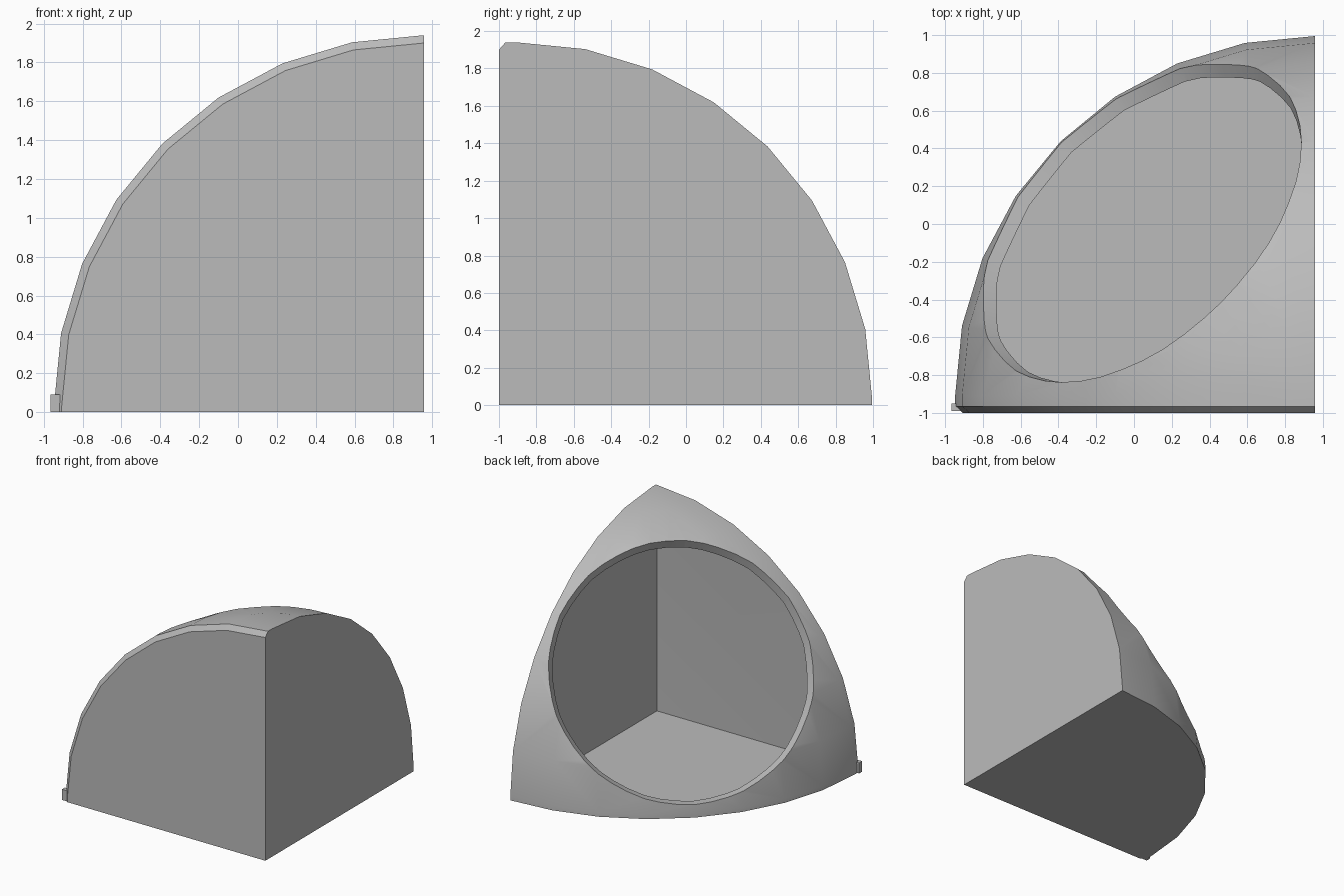
import bpy, bmesh, math
from mathutils import Vector

cube = bpy.data.objects.get("Cube")
if cube:
    bpy.data.objects.remove(cube, do_unlink=True)

CENTRE = Vector((0.958, -0.91, 0.035))
AXIS = Vector((-1, 1, 1)).normalized()
RADIUS, INNER_RADIUS, HOLE = 1.905, 1.83, 1.04
STEPS = 8

grey = bpy.data.materials.new("plain_grey")
grey.use_nodes = True
grey.diffuse_color = (0.5, 0.5, 0.5, 1)
grey.node_tree.nodes["Principled BSDF"].inputs["Base Color"].default_value = (0.5, 0.5, 0.5, 1)


def octant(radius):
    """Points of an eighth of a sphere, in even rings."""
    points = []
    for i in range(STEPS + 1):
        lat = i * math.pi / 2 / STEPS
        for j in range(STEPS + 1):
            lon = j * math.pi / 2 / STEPS
            d = Vector((-math.cos(lat) * math.cos(lon), math.cos(lat) * math.sin(lon), math.sin(lat)))
            points.append(CENTRE + radius * d)
    return points


def hull(name, points):
    """Convex solid round the points."""
    bm = bmesh.new()
    for p in points:
        bm.verts.new(p)
    bmesh.ops.remove_doubles(bm, verts=bm.verts, dist=0.0005)
    out = bmesh.ops.convex_hull(bm, input=bm.verts)
    loose = {v for v in out["geom_interior"] + out["geom_unused"] if isinstance(v, bmesh.types.BMVert)}
    bmesh.ops.delete(bm, geom=list(loose), context="VERTS")
    bmesh.ops.dissolve_limit(bm, angle_limit=0.01, verts=bm.verts, edges=bm.edges)
    bmesh.ops.recalc_face_normals(bm, faces=bm.faces)
    mesh = bpy.data.meshes.new(name)
    bm.to_mesh(mesh)
    bm.free()
    mesh.materials.append(grey)
    obj = bpy.data.objects.new(name, mesh)
    bpy.context.collection.objects.link(obj)
    return obj


# Outer body: sphere eighth, straight floor edge and chamfered front flange
body = octant(RADIUS)
body += [Vector((p.x, p.y, 0)) for p in body if p.z < CENTRE.z + 0.001]
front = [p for p in body if p.y < CENTRE.y + 0.001]
body += [Vector((p.x, -0.965, p.z)) for p in front]
scale = 1 - 0.04 / RADIUS
for p in front:
    q = CENTRE + (p - CENTRE) * scale
    body.append(Vector((q.x, -1, 0 if p.z < 0.001 else q.z)))
body += [Vector((CENTRE.x, -1, 0))]
shell = hull("corner_shell", body)

# Hollow inside, held back from the three flat walls
cavity = hull("cavity_cutter", [Vector((min(p.x, 0.925), max(p.y, -0.93), p.z)) for p in octant(INNER_RADIUS)]
              + [Vector((x, y, 0.035)) for x, y in ((0.925, -0.93), (-0.86, -0.93), (0.925, 0.91))]
              + [Vector((0.925, -0.93, 1.86))])

# Round opening, tapering towards the sphere centre
depth = math.sqrt(RADIUS ** 2 - HOLE ** 2)
ring = []
for factor in (0.93, 1.3):
    bm = bmesh.new()
    bmesh.ops.create_circle(bm, segments=48, radius=HOLE * factor)
    turn = AXIS.to_track_quat("Z", "Y")
    ring += [CENTRE + AXIS * depth * factor + turn @ v.co for v in bm.verts]
    bm.free()
opening = hull("opening_cutter", ring)

for cutter in (cavity, opening):
    cutter.hide_render = True
    cutter.hide_viewport = False
    mod = shell.modifiers.new(cutter.name, "BOOLEAN")
    mod.operation, mod.solver, mod.object = "DIFFERENCE", "EXACT", cutter

# Apply the cuts, then drop the cutters
bpy.context.view_layer.objects.active = shell
shell.select_set(True)
for name in [m.name for m in shell.modifiers]:
    bpy.ops.object.modifier_apply(modifier=name)
for cutter in (cavity, opening):
    bpy.data.objects.remove(cutter, do_unlink=True)
bpy.ops.object.shade_smooth_by_angle(angle=math.radians(25))

# Small tab at the front floor corner
hull("corner_tab", [Vector((x, y, z)) for x in (-0.965, -0.915) for y in (-0.99, -0.95) for z in (0, 0.09)])
